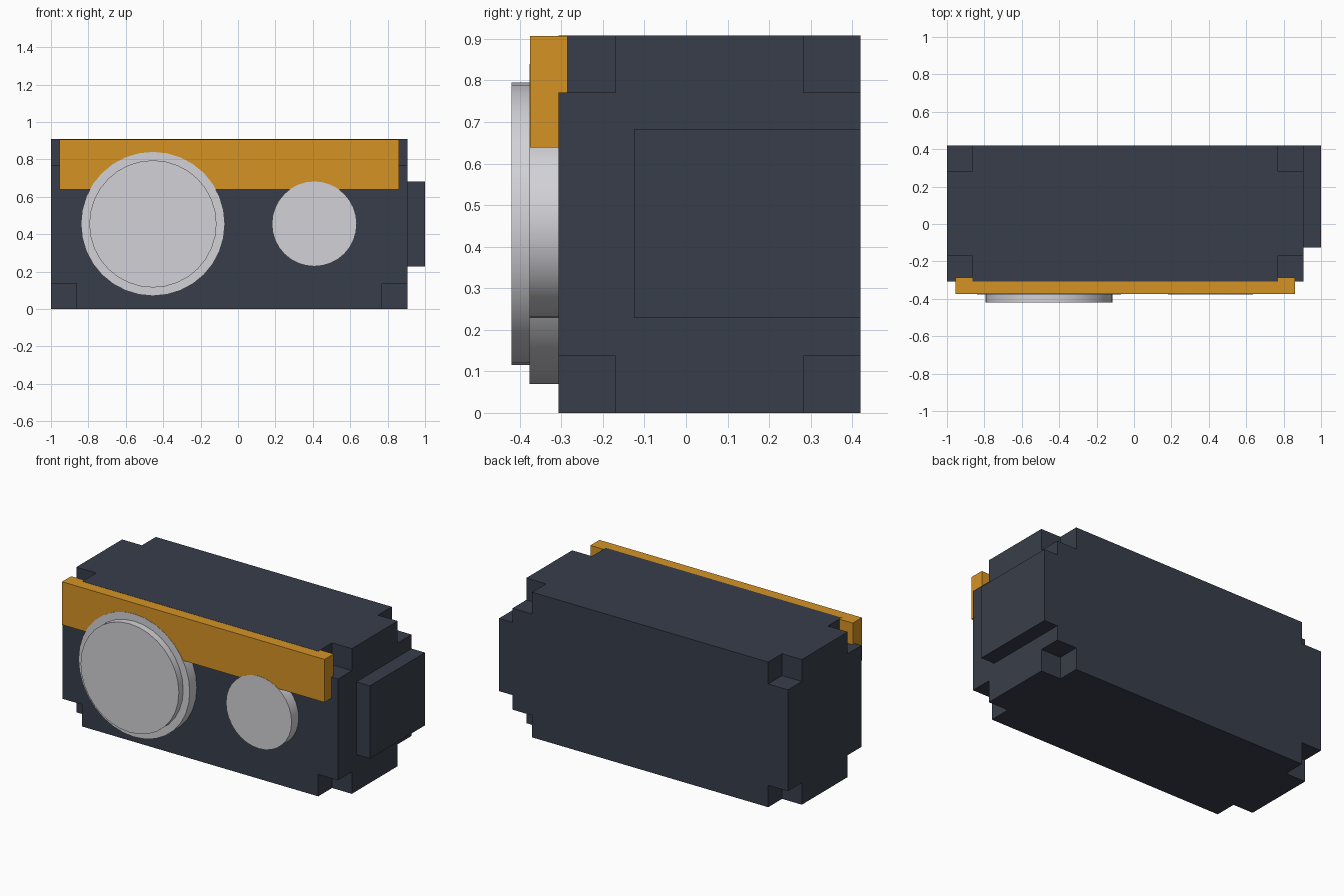
import bpy
import math
from itertools import product
from mathutils import Vector

cube = bpy.data.objects.get("Cube")
if cube:
    bpy.data.objects.remove(cube, do_unlink=True)


def material(name, rgb):
    mat = bpy.data.materials.new(name)
    mat.use_nodes = True
    mat.diffuse_color = (*rgb, 1)
    bsdf = next(n for n in mat.node_tree.nodes if n.type == 'BSDF_PRINCIPLED')
    bsdf.inputs["Base Color"].default_value = (*rgb, 1)
    return mat


slate = material("dark slate", (0.039, 0.048, 0.068))
amber = material("amber", (0.66, 0.29, 0.018))
silver = material("silver", (0.64, 0.64, 0.68))


def box(name, low, high, mat):
    """Axis-aligned box between two opposite corners."""
    low, high = Vector(low), Vector(high)
    bpy.ops.mesh.primitive_cube_add(size=1)
    ob = bpy.context.object
    ob.name = name
    for v in ob.data.vertices:
        v.co = (low + high) / 2 + v.co * (high - low)
    ob.data.materials.append(mat)
    return ob


def disc(name, x, radius, front, back):
    """Round disc facing the front, at mid-height of the body."""
    bpy.ops.mesh.primitive_cylinder_add(
        vertices=32, radius=radius, depth=back - front,
        location=(x, (front + back) / 2, 0.455), rotation=(math.pi / 2, 0, 0))
    ob = bpy.context.object
    ob.name = name
    ob.data.materials.append(silver)
    bpy.ops.object.shade_smooth_by_angle(angle=math.radians(30))
    return ob


# Body with a cube notched out of each of its eight corners
LOW, HIGH, NOTCH, OVER = Vector((-1, -0.307, 0)), Vector((0.907, 0.42, 0.908)), 0.137, 0.05
body = box("body", LOW, HIGH, slate)
for corner in product((0, 1), repeat=3):
    a = [HIGH[i] - NOTCH if c else LOW[i] - OVER for i, c in enumerate(corner)]
    b = [HIGH[i] + OVER if c else LOW[i] + NOTCH for i, c in enumerate(corner)]
    cutter = box("corner_cutter", a, b, slate)
    cutter.hide_render = True
    mod = body.modifiers.new("notch", 'BOOLEAN')
    mod.operation, mod.solver, mod.object = 'DIFFERENCE', 'EXACT', cutter
    bpy.context.view_layer.objects.active = body
    bpy.ops.object.modifier_apply(modifier=mod.name)
    bpy.data.objects.remove(cutter, do_unlink=True)

# Grip block on the side, flush with the back
box("side_grip", (0.9, -0.125, 0.228), (1, 0.42, 0.683), slate)

# Coloured band along the top of the front
box("front_band", (-0.955, -0.375, 0.638), (0.862, -0.285, 0.907), amber)

# Large stepped lens and small round lens
disc("lens_ring", -0.455, 0.385, -0.377, -0.3)
disc("lens_front", -0.455, 0.34, -0.42, -0.37)
disc("small_lens", 0.408, 0.227, -0.377, -0.3)
